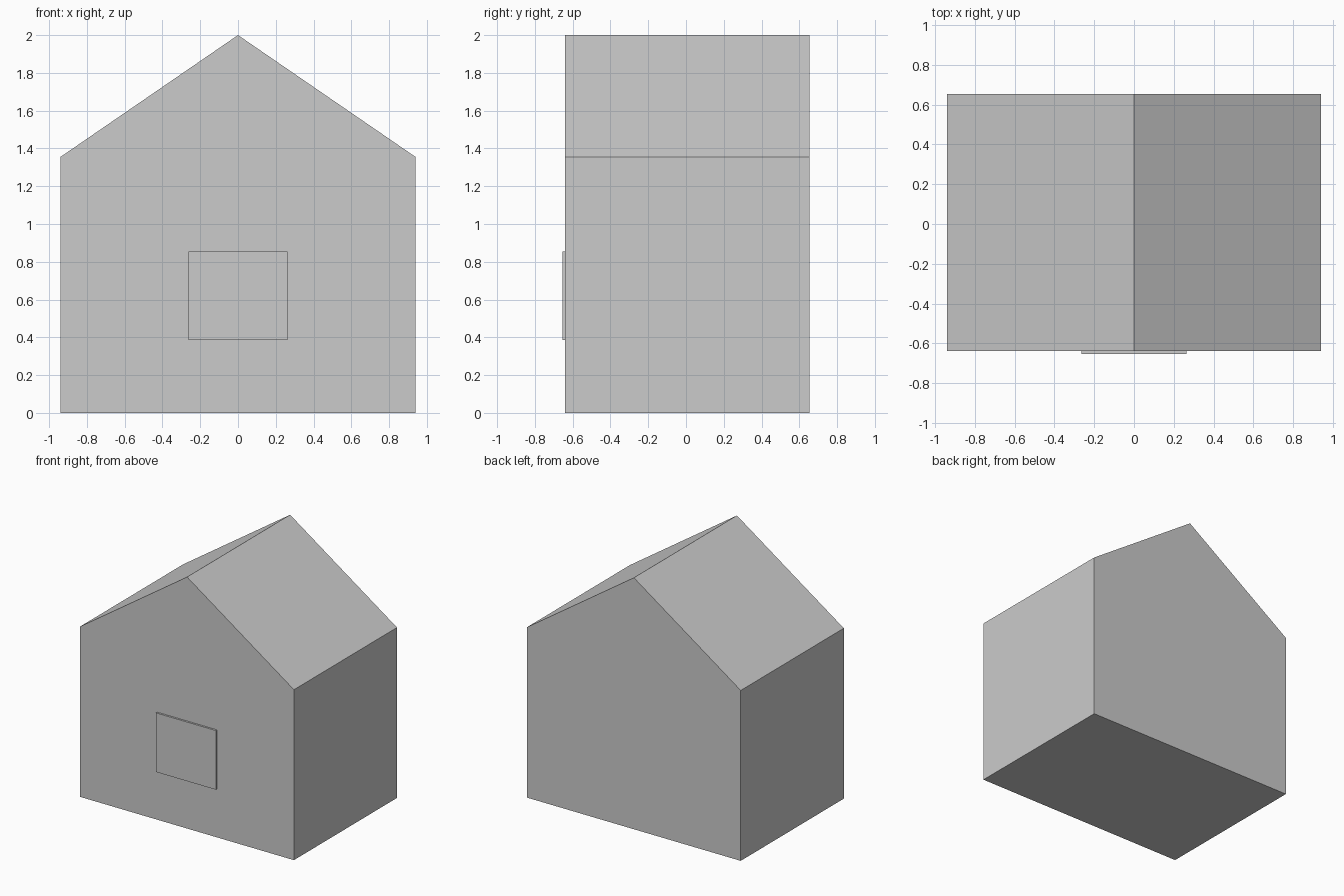
import bpy
import bmesh

if "Cube" in bpy.data.objects:
    bpy.data.objects.remove(bpy.data.objects["Cube"])


def extrude_profile(name, profile, y_front, y_back):
    """Solid made by pushing an x-z outline from y_front to y_back."""
    bm = bmesh.new()
    face = bm.faces.new([bm.verts.new((x, y_front, z)) for x, z in profile])
    result = bmesh.ops.extrude_face_region(bm, geom=[face], use_keep_orig=True)
    moved = [g for g in result["geom"] if isinstance(g, bmesh.types.BMVert)]
    bmesh.ops.translate(bm, verts=moved, vec=(0, y_back - y_front, 0))
    bmesh.ops.recalc_face_normals(bm, faces=bm.faces[:])
    mesh = bpy.data.meshes.new(name)
    bm.to_mesh(mesh)
    bm.free()
    obj = bpy.data.objects.new(name, mesh)
    bpy.context.collection.objects.link(obj)
    return obj


# House body: walls and gable roof as one solid
half_width, eaves, ridge = 0.94, 1.355, 2.0
extrude_profile("house_body",
                [(-half_width, 0), (half_width, 0), (half_width, eaves),
                 (0, ridge), (-half_width, eaves)],
                -0.64, 0.655)

# Thin window panel on the front wall
left, right, bottom, top = -0.263, 0.263, 0.385, 0.855
extrude_profile("window_panel",
                [(left, bottom), (right, bottom), (right, top), (left, top)],
                -0.655, -0.64)
